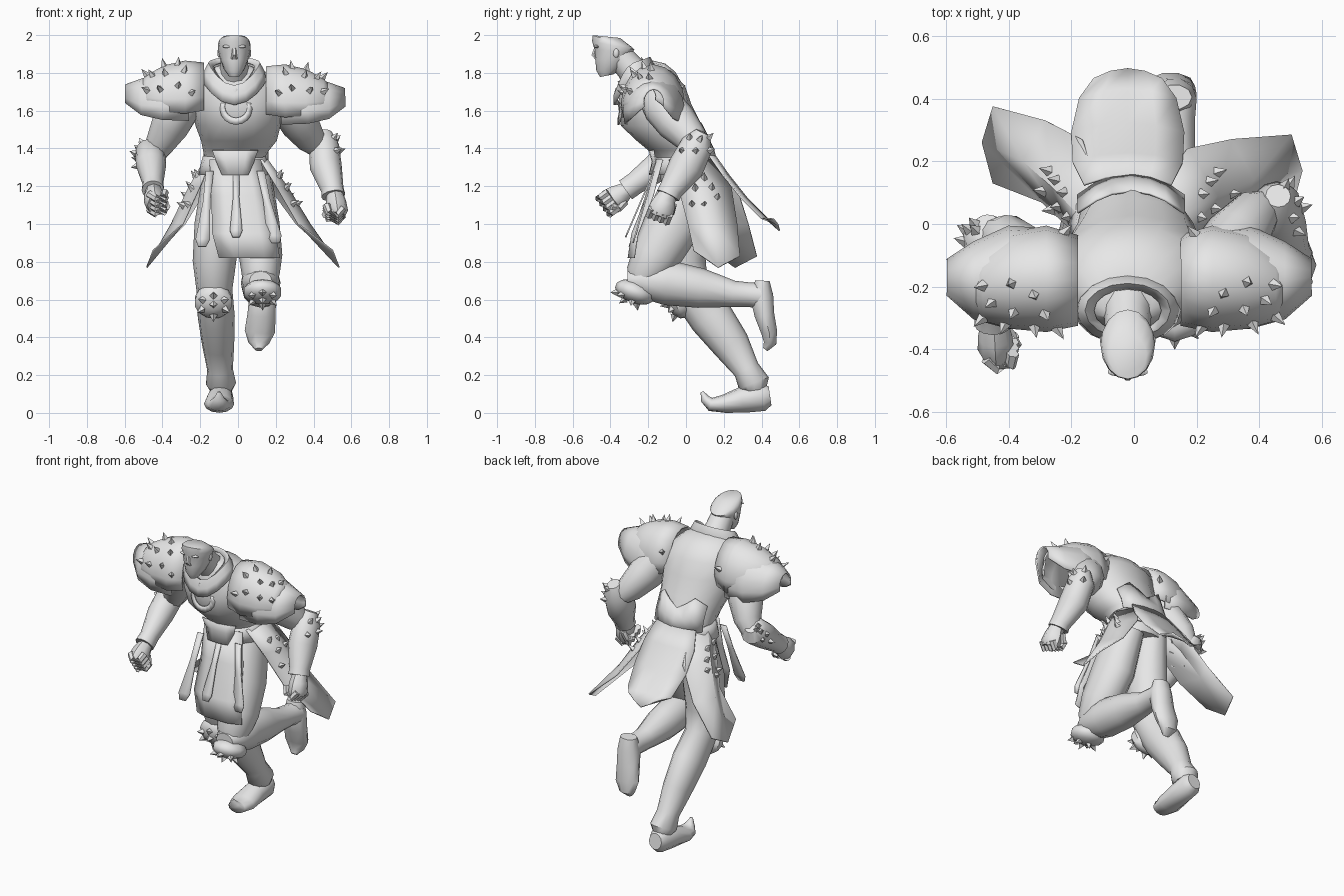
import bpy, bmesh
from math import sin, cos, pi, radians
from mathutils import Vector as V, Matrix

grey = bpy.data.materials.new("plain grey")
grey.diffuse_color = (0.8, 0.8, 0.8, 1)


def finish(name, bm, angle=45, thick=0):
    bmesh.ops.recalc_face_normals(bm, faces=bm.faces)
    me = bpy.data.meshes.new(name)
    bm.to_mesh(me)
    bm.free()
    me.materials.append(grey)
    ob = bpy.data.objects.new(name, me)
    bpy.context.collection.objects.link(ob)
    bpy.ops.object.select_all(action='DESELECT')
    ob.select_set(True)
    bpy.context.view_layer.objects.active = ob
    bpy.ops.object.shade_smooth_by_angle(angle=radians(angle))
    if thick:
        mod = ob.modifiers.new("thickness", 'SOLIDIFY')
        mod.thickness = thick
        mod.offset = 0
    return ob


def loft(name, rings, closed=True, cap=True, thick=0, angle=45):
    bm = bmesh.new()
    vs = [[bm.verts.new(p) for p in r] for r in rings]
    n = len(rings[0])
    for a, b in zip(vs, vs[1:]):
        for i in range(n if closed else n - 1):
            j = (i + 1) % n
            bm.faces.new((a[i], a[j], b[j], b[i]))
    if closed and cap:
        bm.faces.new(vs[0])
        bm.faces.new(vs[-1])
    return finish(name, bm, angle, thick)


def panel(name, rows, thick=0.008):
    return loft(name, rows, closed=False, thick=thick)


def oval(cx, cy, z, rx, ry, slope=0, n=16):
    return [(cx + rx * cos(t), cy + ry * sin(t), z + slope * ry * sin(t))
            for t in (2 * pi * i / n for i in range(n))]


def limb(name, pts, n=12):
    """Tube through (x, y, z, width radius, depth radius) stations."""
    c = [V(p[:3]) for p in pts]
    rings = []
    for i, p in enumerate(pts):
        t = (c[min(i + 1, len(c) - 1)] - c[max(i - 1, 0)]).normalized()
        u = V((1, 0, 0))
        u = (u - t * u.dot(t)).normalized()
        w = t.cross(u)
        rings.append([c[i] + u * p[3] * cos(2 * pi * k / n) + w * p[4] * sin(2 * pi * k / n)
                      for k in range(n)])
    return loft(name, rings)


def ball(name, loc, size, tilt=0):
    bm = bmesh.new()
    m = Matrix.Translation(loc) @ Matrix.Rotation(radians(tilt), 4, 'X') @ Matrix.Diagonal((*size, 1))
    bmesh.ops.create_uvsphere(bm, u_segments=10, v_segments=7, radius=1, matrix=m)
    return finish(name, bm)


def spikes(name, host, targets, centre, r=0.02, h=0.048):
    """Four-sided studs seated on the host surface, pointing away from centre."""
    bpy.context.view_layer.update()
    bm = bmesh.new()
    for p in targets:
        ok, loc, nor, _ = host.closest_point_on_mesh(V(p))
        d = (loc - V(centre)).normalized()
        m = Matrix.Translation(loc + d * h * 0.4) @ d.to_track_quat('Z', 'Y').to_matrix().to_4x4()
        bmesh.ops.create_cone(bm, cap_ends=True, segments=4, radius1=r, radius2=0, depth=h, matrix=m)
    finish(name, bm, 20)


# Torso, neck and collar
loft("torso", [oval(*a) for a in (
    (-.02, .01, 1.2, .17, .14), (-.02, 0, 1.34, .155, .145), (-.01, -.03, 1.39, .175, .17),
    (.005, -.07, 1.44, .2, .19), (0, -.13, 1.52, .225, .215), (0, -.165, 1.63, .25, .195),
    (-.01, -.175, 1.73, .24, .17), (-.02, -.2, 1.81, .16, .125), (-.02, -.24, 1.84, .08, .08))])
limb("neck", [(-.02, -.24, 1.76, .09, .09), (-.02, -.3, 1.83, .075, .075), (-.02, -.36, 1.9, .07, .07)])


def collar_ring(rx, ry, z, dip):
    return [(-.02 + rx * cos(t), -.275 + ry * sin(t), z + .03 * sin(t) - dip * max(0, -sin(t)) ** 2)
            for t in (2 * pi * i / 16 for i in range(16))]


loft("collar", [collar_ring(.165, .105, 1.76, .1), collar_ring(.155, .105, 1.81, .1),
                collar_ring(.135, .085, 1.85, .09), collar_ring(.11, .07, 1.83, .08)], cap=False, thick=.01)

# Head
loft("head", [oval(*a) for a in (
    (-.02, -.42, 1.785, .03, .035, .2), (-.02, -.405, 1.82, .055, .07, .1), (-.02, -.39, 1.87, .074, .09),
    (-.02, -.385, 1.915, .084, .1, -.1), (-.02, -.385, 1.945, .087, .112, -.2),
    (-.02, -.39, 1.967, .082, .105, -.3), (-.02, -.42, 1.992, .06, .07, -.1))])
limb("nose", [(-.02, -.478, 1.935, .01, .008), (-.02, -.488, 1.895, .014, .014), (-.02, -.475, 1.875, .018, .008)], 6)
limb("mouth", [(-.02, -.467, 1.855, .026, .008), (-.02, -.467, 1.843, .026, .008)], 6)
for s in (-1, 1):
    ball("ear", (-.02 + s * .08, -.37, 1.905), (.01, .016, .025))
    ball("brow", (-.02 + s * .035, -.472, 1.94), (.03, .014, .009))

# Chest ornaments
limb("pendant", [(-.015, -.365, 1.715, .014, .01), (-.015, -.372, 1.67, .03, .012), (-.015, -.365, 1.63, .01, .008)], 8)
arc = [radians(160 + 22 * i) for i in range(11)]
panel("chest_crescent", [[(-.01 + r * cos(t), -.357 + 7 * (r * cos(t)) ** 2 * .3, 1.61 + o + r * sin(t)) for t in arc]
                         for r, o in ((.085, 0), (.06, .012))], .009)

# Belt, back plate and front plates
loft("belt", [oval(-.02, .0, z, rx, ry) for z, rx, ry in
              ((1.26, .185, .165), (1.31, .175, .16), (1.36, .162, .15))], cap=False, thick=.008)
xs = [-.17, -.11, -.06, 0, .06, .11, .17]
panel("back_plate", [[(x - .01, y - 2.4 * x * x, z + k * (0, .05, .01, -.03, .01, .05, 0)[i])
                      for i, x in enumerate(xs)] for y, z, k in ((.16, 1.34, 0), (.143, 1.41, .3), (.105, 1.49, 1))])
panel("belly_plate", [[(x - .015, -.175 + 1.5 * x * x - d, z) for x in (-w, -w / 2, 0, w / 2, w)]
                      for z, d, w in ((1.39, .02, .12), (1.33, .002, .1), (1.26, .018, .07))])

# Skirt: front apron, hanging strips, back flap
panel("front_apron", [[(a + (b - a) * k / 4, y + (.03 if k in (0, 4) else 0), z) for k in range(5)]
                      for a, b, y, z in ((-.15, .12, -.155, 1.34), (-.14, .16, -.205, 1.15),
                                         (-.135, .2, -.285, .95), (-.1, .22, -.305, .82))])
for x0, x1, w, z1, y1 in ((-.15, -.19, .035, .88, -.3), (-.01, -.01, .03, .93, -.32), (.12, .2, .035, .9, -.28)):
    panel("front_strip", [[(x0 + (x1 - x0) * t + e * w * k, -.17 + (y1 + .17) * t, 1.28 + (z1 - 1.28) * t)
                           for e in (-1, 1)] for t, k in ((0, .6), (.4, .55), (.9, 1.1), (1, .6))])
panel("back_flap", [[(-.02 + w * e, y - .03 * abs(e) ** 2, z + k * abs(e)) for e in (-1, -.5, 0, .5, 1)]
                    for w, y, z, k in ((.14, .155, 1.36, 0), (.175, .225, 1.26, 0), (.18, .32, 1.14, 0),
                                       (.155, .43, 1.03, 0), (.11, .495, .965, .06))])

# Skirt side flaps with studs
flap = (((.12, -.09, 1.34), (.155, .03, 1.34), (.1, .14, 1.34)),
        ((.21, -.04, 1.19), (.265, .09, 1.19), (.17, .24, 1.19)),
        ((.32, .01, 1.0), (.38, .14, 1.0), (.31, .27, 1.0)),
        ((.5, .04, .86), (.535, .17, .77), (.5, .285, .83)))
for s in (-1, 1):
    shift = .03 if s < 0 else 0
    rows = [[(s * (x - shift * i * .8) - .02 * (s < 0), y + shift * i, z) for x, y, z in r]
            for i, r in enumerate(flap)]
    ob = panel("side_flap", rows)
    spikes("side_flap_studs", ob, [(s * (.3 - (z - 1.1) * .5), y, z) for y, z in
                                   ((.02, 1.26), (.1, 1.25), (.05, 1.19), (.14, 1.2), (.03, 1.11), (.1, 1.1), (.17, 1.15))],
           (0, .08, .95))

# Shoulder armour: upper dome, lower plate, studs
dome = ((.16, -.18, .14, 1.65, .185), (.26, -.175, .165, 1.64, .205), (.37, -.18, .15, 1.64, .18),
        (.46, -.195, .11, 1.65, .12), (.5, -.2, .04, 1.68, .05))
lame = ((.24, -.17, .15, 1.6, .2), (.38, -.17, .16, 1.6, .185), (.49, -.18, .12, 1.61, .14), (.575, -.17, .055, 1.65, .07))
for s in (-1, 1):
    dx, dz = (-.02, .015) if s < 0 else (-.01, -.005)

    def pad(name, secs):
        return loft(name, [[(s * x + dx, cy + ry * cos(t), zb + dz + h * sin(t))
                            for t in (radians(-20 + 22 * k) for k in range(11))]
                           for x, cy, ry, zb, h in secs], closed=False, thick=.01, angle=50)
    ob = pad("shoulder_dome", dome)
    pad("shoulder_lower_plate", lame)
    spikes("shoulder_studs", ob, [(s * x + dx, y, z) for x, y, z in (
        (.22, -.36, 1.7), (.2, -.02, 1.72), (.27, -.31, 1.84), (.3, -.36, 1.74), (.31, -.24, 1.9), (.37, -.3, 1.82),
        (.39, -.2, 1.88), (.4, -.35, 1.72), (.44, -.26, 1.8), (.47, -.2, 1.8), (.47, -.31, 1.71))],
        (s * .32 + dx, -.17, 1.63))

# Arms and bracers
limb("right_upper_arm", [(-.22, -.17, 1.7, .09, .1), (-.3, -.15, 1.62, .105, .11), (-.355, -.11, 1.53, .105, .11),
                         (-.41, -.05, 1.43, .08, .085), (-.45, -.04, 1.36, .06, .06)])
rb = limb("right_bracer", [(-.47, .0, 1.42, .04, .04), (-.465, -.03, 1.385, .08, .085), (-.46, -.14, 1.31, .08, .08),
                           (-.45, -.27, 1.215, .055, .06), (-.45, -.32, 1.18, .06, .06)])
limb("left_upper_arm", [(.19, -.16, 1.7, .09, .1), (.27, -.12, 1.62, .105, .11), (.325, -.05, 1.54, .105, .11),
                        (.385, .03, 1.45, .08, .085), (.42, .05, 1.41, .06, .06)])
lb = limb("left_bracer", [(.46, .09, 1.485, .04, .04), (.455, .06, 1.42, .08, .085), (.465, .0, 1.3, .085, .095),
                          (.5, -.08, 1.18, .06, .065), (.505, -.095, 1.15, .064, .064)])
ring = [(sin(a), cos(a)) for a in (radians(v) for v in (-60, 0, 60))]
spikes("right_bracer_studs", rb, [(-.46 - .12 * c, .02 - .1 * k + .05 * b, 1.42 - .05 * k + .08 * b)
                                  for k in (0, .8) for b, c in ring], (-.44, -.08, 1.33), h=.04)
spikes("left_bracer_studs", lb, [(.46 + .12 * c, .1 - .04 * k + .1 * b, 1.47 - .09 * k)
                                 for k in (0, .9) for b, c in ring], (.43, .02, 1.36), h=.04)


# Fists: palm, four curled fingers, thumb
def fist(side, wrist, f, s):
    w, f = V(wrist), V(f).normalized()
    a = f.cross(V((1, 0, 0))).normalized()
    inn = V((-s, 0, 0))
    limb(side + "_palm", [(*(w + f * d), r, q) for d, r, q in
                          ((-.02, .045, .045), (.03, .055, .062), (.08, .058, .07), (.11, .04, .06))], 8)
    for k in range(4):
        o = w + a * (.033 * (k - 1.5))
        path = [o + f * .08 - inn * .03, o + f * .12 + inn * .005, o + f * .105 + inn * .045, o + f * .06 + inn * .055]
        limb(side + "_finger", [(*p, .021, .021) for p in path], 6)
    limb(side + "_thumb", [(*(w + f * d - a * .055 * g + inn * e), .02, .02) for d, g, e in
                           ((.02, .9, .02), (.065, 1, .045), (.09, .4, .065))], 6)


fist("right", (-.445, -.335, 1.165), (.05, -.8, -.58), -1)
fist("left", (.515, -.105, 1.14), (.12, -.35, -.9), 1)

# Standing leg, boot cuff and shoe
limb("right_leg", [(-.09, .02, 1.24, .1, .13), (-.11, -.02, 1.0, .12, .14), (-.125, -.02, .8, .115, .125),
                   (-.125, .02, .65, .095, .105), (-.115, .13, .51, .098, .118), (-.105, .24, .36, .085, .1),
                   (-.095, .32, .23, .068, .07), (-.09, .36, .155, .08, .085), (-.09, .365, .12, .06, .06)])
limb("right_shoe", [(-.09, .445, .09, .045, .05), (-.09, .41, .085, .065, .075), (-.095, .3, .07, .07, .07),
                    (-.1, .2, .048, .08, .048), (-.1, .13, .045, .06, .036), (-.1, .1, .075, .03, .025), (-.1, .085, .112, .008, .008)])

# Raised leg and shoe
limb("left_thigh", [(.08, .02, 1.24, .1, .13), (.1, -.07, 1.0, .12, .15), (.12, -.16, .83, .115, .13),
                    (.12, -.22, .73, .1, .1), (.12, -.23, .67, .07, .07)])
limb("left_shin", [(.12, -.31, .7, .06, .05), (.12, -.24, .7, .1, .09), (.12, -.1, .69, .105, .12),
                   (.12, .08, .66, .1, .105), (.125, .25, .63, .07, .07), (.13, .34, .625, .065, .065), (.13, .4, .62, .07, .07)])
limb("left_shoe", [(.13, .405, .7, .055, .04), (.13, .4, .62, .07, .065), (.125, .415, .52, .075, .055),
                   (.115, .44, .43, .08, .045), (.11, .445, .37, .055, .035), (.11, .42, .335, .02, .015)], 10)

# Studded knee guards
for side, c, size, tilt, aim in (("right", (-.13, -.04, .59), (.105, .065, .095), 25, (0, -.9, -.3)),
                                 ("left", (.13, -.27, .64), (.105, .11, .06), -20, (0, -.6, -.6))):
    ob = ball(side + "_knee_guard", c, size, tilt)
    n = V(aim).normalized()
    up = n.cross(V((1, 0, 0)))
    spikes(side + "_knee_studs", ob, [V(c) + n * .1 + V((u, 0, 0)) + up * v for u, v in
                                      ((0, 0), (-.08, .04), (.08, .04), (-.08, -.05), (.08, -.05), (0, .08), (0, -.09))],
           c, r=.022, h=.04)
